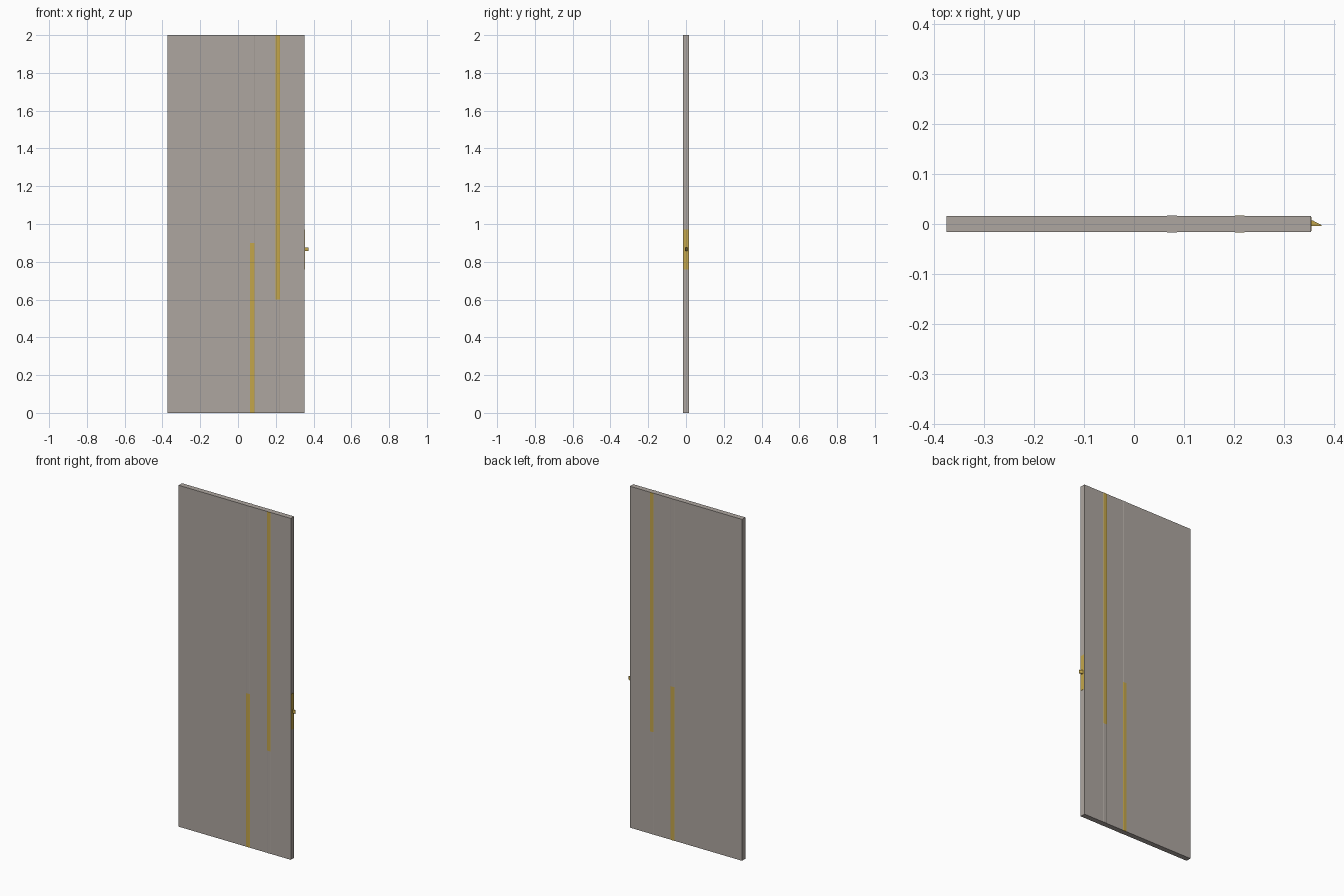
import bpy, bmesh
from mathutils import Vector

if "Cube" in bpy.data.objects:
    bpy.data.objects.remove(bpy.data.objects["Cube"])


def material(name, rgb):
    m = bpy.data.materials.new(name)
    m.diffuse_color = (*rgb, 1)
    m.use_nodes = True
    m.node_tree.nodes["Principled BSDF"].inputs["Base Color"].default_value = m.diffuse_color
    return m


PANEL = material("warm_grey", (0.42, 0.38, 0.35))
BRASS = material("brass", (0.55, 0.38, 0.07))


def prism(name, profile, z0, z1, mat):
    """Extrude an xy profile upward from z0 to z1."""
    bm = bmesh.new()
    face = bm.faces.new([bm.verts.new((x, y, z0)) for x, y in profile])
    ext = bmesh.ops.extrude_face_region(bm, geom=[face])
    top = [v for v in ext["geom"] if isinstance(v, bmesh.types.BMVert)]
    bmesh.ops.translate(bm, verts=top, vec=Vector((0, 0, z1 - z0)))
    bmesh.ops.recalc_face_normals(bm, faces=bm.faces[:])
    mesh = bpy.data.meshes.new(name)
    bm.to_mesh(mesh)
    bm.free()
    mesh.materials.append(mat)
    ob = bpy.data.objects.new(name, mesh)
    bpy.context.collection.objects.link(ob)
    return ob


def rect(x0, x1, y0, y1):
    return [(x0, y0), (x1, y0), (x1, y1), (x0, y1)]


# Door leaf
T = 0.0155
prism("door_panel", rect(-0.374, 0.353, -T, T), 0, 2, PANEL)

# Raised bevelled strips on both faces, part grey and part brass
R = 0.0168
for label, x, split, low, high in (("inner", 0.076, 0.9, BRASS, PANEL),
                                   ("outer", 0.211, 0.6, PANEL, BRASS)):
    for side, s in (("front", -1), ("back", 1)):
        profile = [(x - 0.012, s * (T - 0.001)), (x - 0.012, s * T),
                   (x - 0.009, s * R), (x + 0.009, s * R),
                   (x + 0.012, s * T), (x + 0.012, s * (T - 0.001))]
        prism(f"{label}_{side}_strip_lower", profile, 0, split, low)
        prism(f"{label}_{side}_strip_upper", profile, split, 2, high)

# Lock plate on the door edge
prism("lock_plate", rect(0.350, 0.3545, -0.0135, 0.0135), 0.76, 0.97, BRASS)

# Wedge-shaped latch bolt
prism("latch_bolt", [(0.350, -0.004), (0.374, -0.004), (0.374, -0.002),
                     (0.357, 0.007), (0.350, 0.007)], 0.856, 0.876, BRASS)
